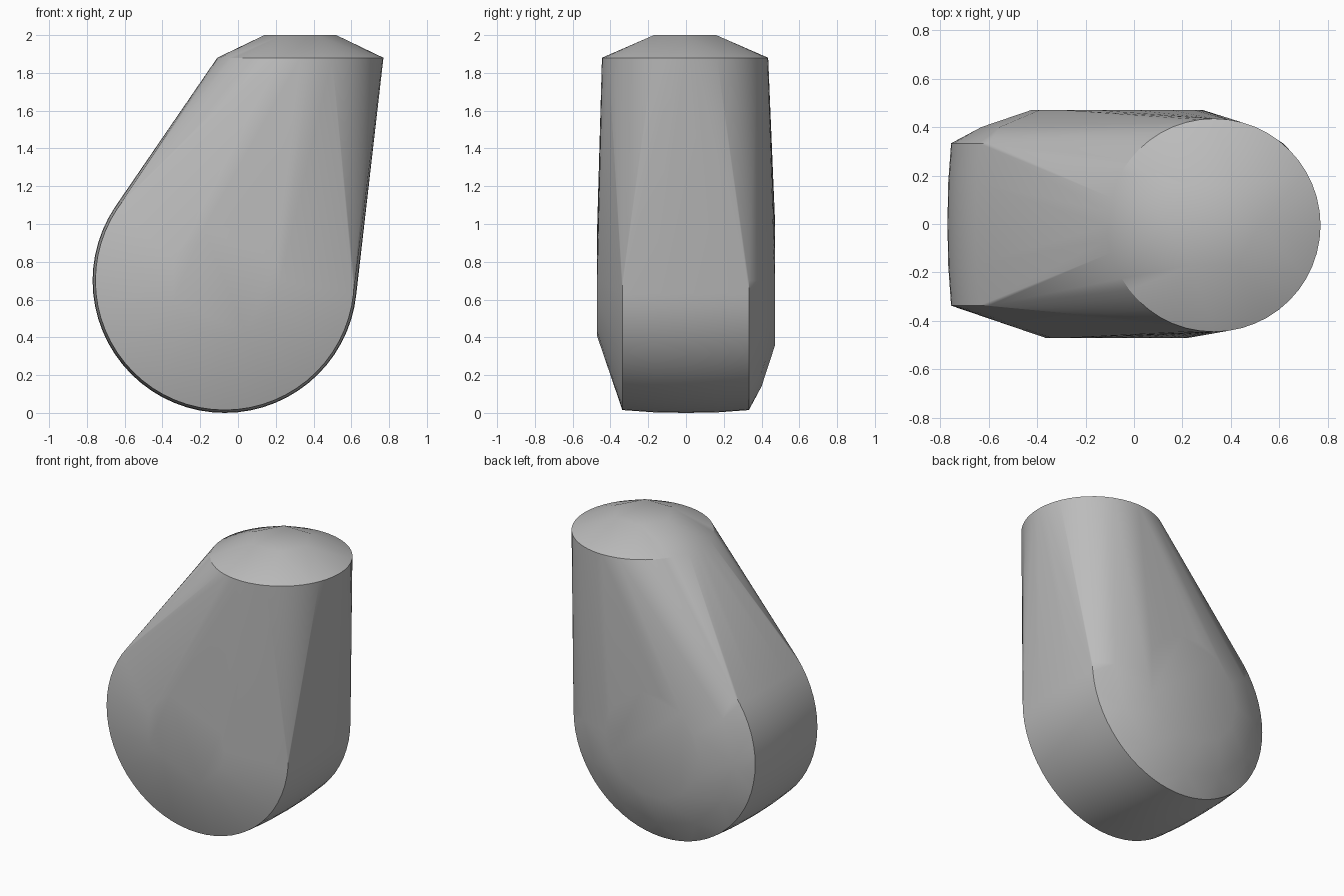
import bpy
import bmesh
from math import cos, sin, pi, radians
from mathutils import Vector

default = bpy.data.objects.get("Cube")
if default:
    bpy.data.objects.remove(default, do_unlink=True)

grey = bpy.data.materials.new("mid_grey")
grey.use_nodes = True
colour = (0.5, 0.5, 0.5, 1)
grey.diffuse_color = colour
grey.node_tree.nodes["Principled BSDF"].inputs["Base Color"].default_value = colour

HUB = Vector((-0.07, 0, 0.70))    # centre of the round lower end
NECK = Vector((0.33, 0, 0))       # axis of the round upper end


def ring(bm, centre, radius, count, upright):
    """Add a circle of points, either upright (facing y) or level (facing z)."""
    for i in range(count):
        a = 2 * pi * i / count
        u, v = radius * cos(a), radius * sin(a)
        bm.verts.new(centre + Vector((u, 0, v) if upright else (u, v, 0)))


bm = bmesh.new()

# Round lower end: barrelled rim, then bevelled front and back discs
for y, radius, count in (
    (-0.47, 0.295, 16), (-0.337, 0.685, 64), (-0.17, 0.697, 64), (0, 0.70, 64),
    (0.17, 0.697, 64), (0.333, 0.685, 64), (0.40, 0.56, 12), (0.47, 0.355, 14),
):
    ring(bm, HUB + Vector((0, y, 0)), radius, count, True)

# Round upper end with a shallow six-sided crown
ring(bm, NECK + Vector((0, -0.005, 1.88)), 0.44, 48, False)
ring(bm, NECK + Vector((0, -0.005, 2.0)), 0.19, 6, False)

# Wrap both ends in one tapering skin
hull = bmesh.ops.convex_hull(bm, input=bm.verts[:])
spare = {g for g in hull["geom_interior"] + hull["geom_unused"]
         if isinstance(g, bmesh.types.BMVert)}
bmesh.ops.delete(bm, geom=list(spare), context="VERTS")
bmesh.ops.dissolve_limit(bm, angle_limit=radians(0.3), verts=bm.verts[:], edges=bm.edges[:])
bmesh.ops.recalc_face_normals(bm, faces=bm.faces[:])

mesh = bpy.data.meshes.new("tapered_body")
bm.to_mesh(mesh)
bm.free()
mesh.materials.append(grey)
body = bpy.data.objects.new("tapered_body", mesh)
bpy.context.collection.objects.link(body)

# Smooth skin with crisp rims
bpy.ops.object.select_all(action="DESELECT")
body.select_set(True)
bpy.context.view_layer.objects.active = body
bpy.ops.object.shade_smooth_by_angle(angle=radians(30))
